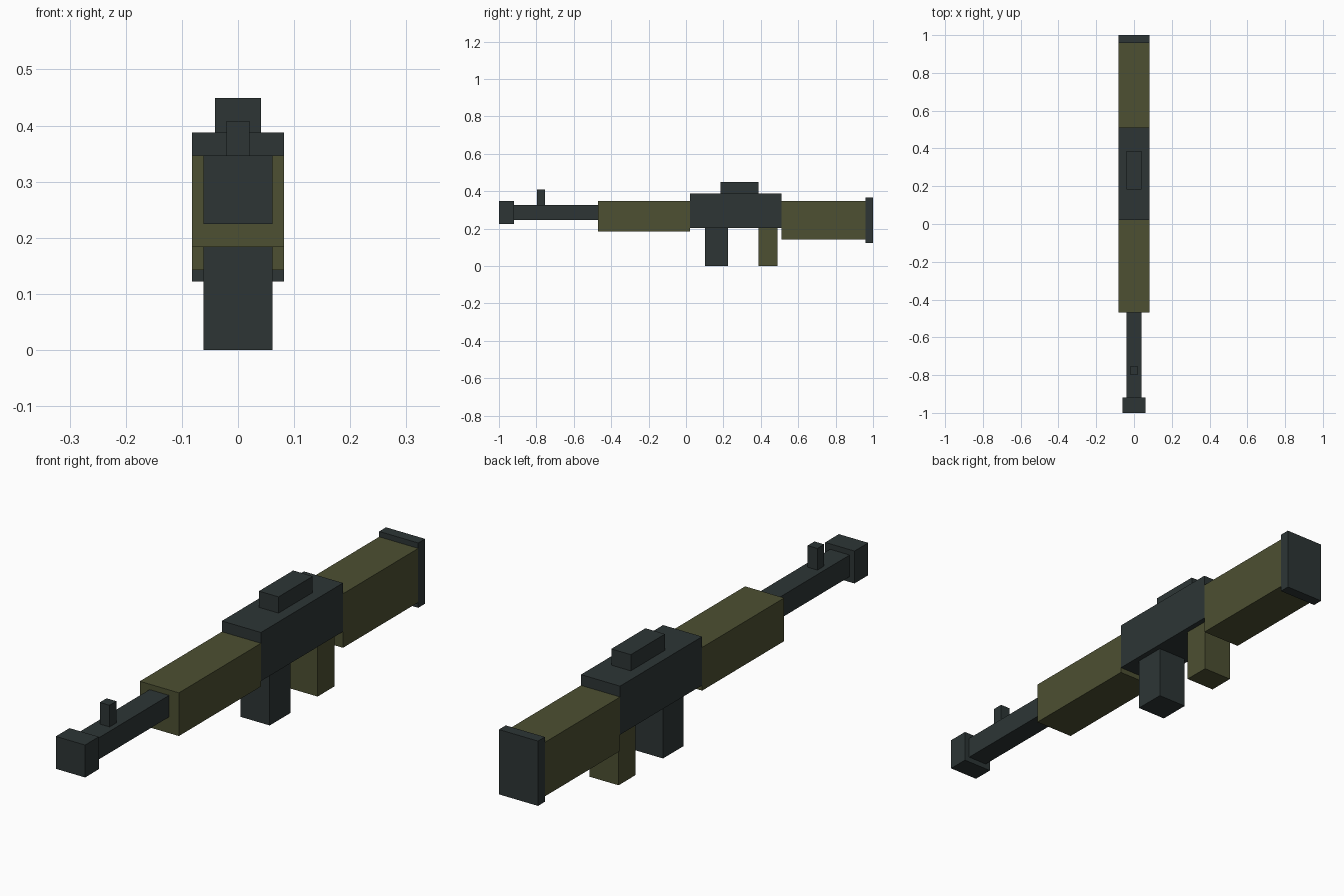
import bpy

# Remove the default cube
cube = bpy.data.objects.get("Cube")
if cube:
    bpy.data.objects.remove(cube, do_unlink=True)

UNIT = 1 / 49  # the model is laid out on a grid 98 units long


def make_material(name, colour):
    mat = bpy.data.materials.new(name)
    mat.use_nodes = True
    mat.diffuse_color = (*colour, 1)
    bsdf = next(n for n in mat.node_tree.nodes if n.type == "BSDF_PRINCIPLED")
    bsdf.inputs["Base Color"].default_value = (*colour, 1)
    return mat


def box(name, half_width, y_range, z_range, mat):
    """Box centred on x, given in grid units."""
    (y0, y1), (z0, z1) = y_range, z_range
    bpy.ops.mesh.primitive_cube_add(size=1)
    obj = bpy.context.object
    obj.name = obj.data.name = name
    size = (2 * half_width, y1 - y0, z1 - z0)
    centre = (0, (y0 + y1) / 2, (z0 + z1) / 2)
    for v in obj.data.vertices:
        v.co = [(c + p * s) * UNIT for p, s, c in zip(v.co, size, centre)]
    obj.data.materials.append(mat)
    return obj


dark = make_material("dark gunmetal", (0.026, 0.036, 0.036))
olive = make_material("olive green", (0.074, 0.080, 0.032))

# Barrel group
box("muzzle", 3, (-49, -45), (11, 17), dark)
box("barrel", 2, (-45, -23), (12, 16), dark)
box("front_sight", 1, (-39, -37), (16, 20), dark)

# Body
box("handguard", 4, (-23, 1), (9, 17), olive)
box("receiver", 4, (1, 25), (10, 19), dark)
box("top_sight", 2, (9, 19), (19, 22), dark)

# Parts below the receiver
box("magazine", 3, (5, 11), (0, 10), dark)
box("grip", 3, (19, 24), (0, 10), olive)

# Stock
box("stock", 4, (25, 47), (7, 17), olive)
box("butt_plate", 4, (47, 49), (6, 18), dark)
